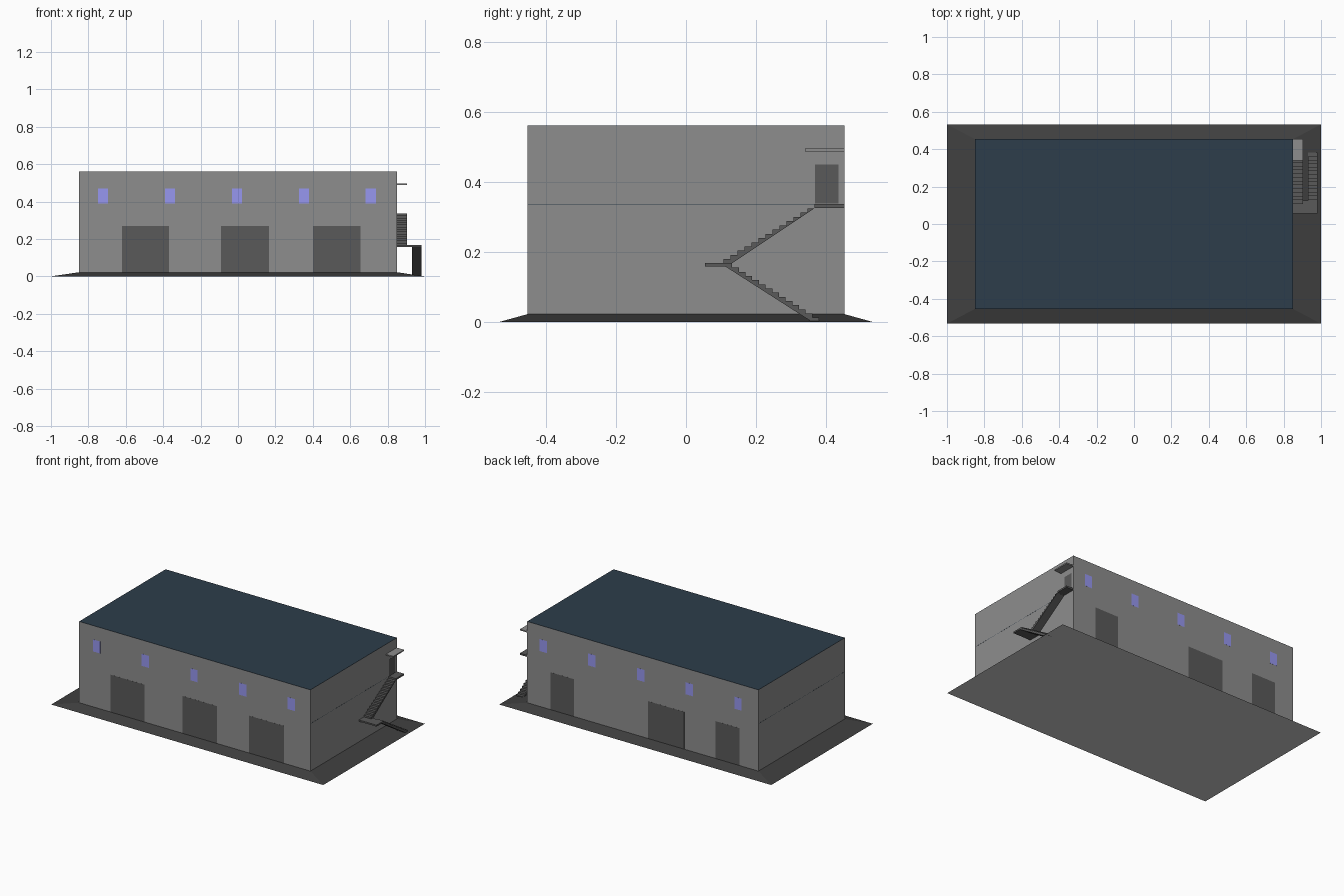
import bpy, bmesh

if "Cube" in bpy.data.objects:
    bpy.data.objects.remove(bpy.data.objects["Cube"])


def material(name, rgb):
    m = bpy.data.materials.new(name)
    m.diffuse_color = (*rgb, 1)
    m.use_nodes = True
    m.node_tree.nodes["Principled BSDF"].inputs["Base Color"].default_value = m.diffuse_color
    return m


WALL = material("wall_grey", (0.27, 0.27, 0.27))
DARK = material("dark_grey", (0.10, 0.10, 0.10))
APRON = material("apron_grey", (0.051, 0.051, 0.051))
UNDER = material("underside_grey", (0.51, 0.51, 0.51))
ROOF = material("slate_blue", (0.026, 0.047, 0.07))
GLASS = material("window_lilac", (0.31, 0.31, 0.87))


def finish(name, bm, mat):
    bmesh.ops.recalc_face_normals(bm, faces=bm.faces)
    me = bpy.data.meshes.new(name)
    bm.to_mesh(me)
    bm.free()
    ob = bpy.data.objects.new(name, me)
    bpy.context.collection.objects.link(ob)
    me.materials.append(mat)
    return ob


def box(name, x, y, z, mat):
    bm = bmesh.new()
    bmesh.ops.create_cube(bm, size=1)
    for v in bm.verts:
        v.co = [r[0] if c < 0 else r[1] for c, r in zip(v.co, (x, y, z))]
    return finish(name, bm, mat)


def extrude_profile(name, profile, x0, x1, mat):
    # extrude a (y, z) outline along x
    bm = bmesh.new()
    face = bm.faces.new([bm.verts.new((x0, y, z)) for y, z in profile])
    new = bmesh.ops.extrude_face_region(bm, geom=[face])["geom"]
    for v in new:
        if isinstance(v, bmesh.types.BMVert):
            v.co.x = x1
    return finish(name, bm, mat)


W, D, H = 0.85, 0.4535, 0.562  # half width, half depth, height
BASE = 0.022
E = 0.0005                     # thickness of the flush panels

# Sloped apron around the building, with a lighter underside
bm = bmesh.new()
bmesh.ops.create_cube(bm, size=1)
for v in bm.verts:
    top = v.co.z > 0
    hx, hy = (W, D) if top else (1.0, 0.533)
    v.co = (hx if v.co.x > 0 else -hx, hy if v.co.y > 0 else -hy, BASE if top else 0)
apron = finish("apron", bm, APRON)
apron.data.materials.append(UNDER)
for p in apron.data.polygons:
    if p.normal.z < -0.9:
        p.material_index = 1

# Walls, roof sheet and the thin floor edge that shows on the end walls
box("walls", (-W, W), (-D, D), (BASE, H - 0.001), WALL)
box("roof", (-W, W), (-D, D), (H - 0.001, H), ROOF)
box("upper_floor", (-W - 0.0003, W + 0.0003), (-D + E, D - E), (0.336, 0.3375), ROOF)

# Large doors on both long sides
for i, (a, b) in enumerate([(-0.62, -0.37), (-0.09, 0.165), (0.40, 0.655)]):
    box(f"front_door_{i + 1}", (a, b), (-D - E, -D), (BASE, 0.27), DARK)
for i, (a, b) in enumerate([(-0.71, -0.535), (-0.305, -0.04), (0.505, 0.68)]):
    box(f"back_door_{i + 1}", (a, b), (D, D + E), (BASE, 0.27), DARK)

# Five small windows on both long sides
for i in range(5):
    x = -0.722 + 0.358 * i
    box(f"front_window_{i + 1}", (x - 0.027, x + 0.027), (-D - E, -D), (0.39, 0.47), GLASS)
    x = -0.70 + 0.358 * i
    box(f"back_window_{i + 1}", (x - 0.027, x + 0.027), (D, D + E), (0.39, 0.47), GLASS)

# Upper side door, its landing and canopy
box("side_door", (W, W + E), (0.37, 0.436), (0.338, 0.45), DARK)
box("upper_landing", (W, 0.903), (0.37, D), (0.326, 0.337), DARK)
box("canopy", (W, 0.903), (0.34, D), (0.488, 0.496), WALL)

# Half-way landing
box("middle_landing", (W, 0.98), (0.055, 0.125), (0.158, 0.168), DARK)


# Stair flights: sawtooth top, straight sloped underside
def flight(name, y0, z0, dy, dz, steps, underside, x0, x1):
    pts = [(y0, z0)]
    for i in range(steps):
        y, z = y0 + dy * i, z0 + dz * i
        if dz > 0:      # riser then tread
            pts += [(y, z + dz), (y + dy, z + dz)]
        else:           # tread then riser
            pts += [(y + dy, z), (y + dy, z + dz)]
    extrude_profile(name, pts + underside, x0, x1, DARK)


N = 14
flight("upper_flight", 0.108, 0.167, 0.28 / N, 0.17 / N, N,
       [(0.388, 0.327), (0.369, 0.326), (0.125, 0.163)], W, 0.903)
flight("lower_flight", 0.113, 0.167, 0.268 / N, -0.167 / N, N,
       [(0.36, 0.0), (0.11, 0.16)], 0.93, 0.98)
